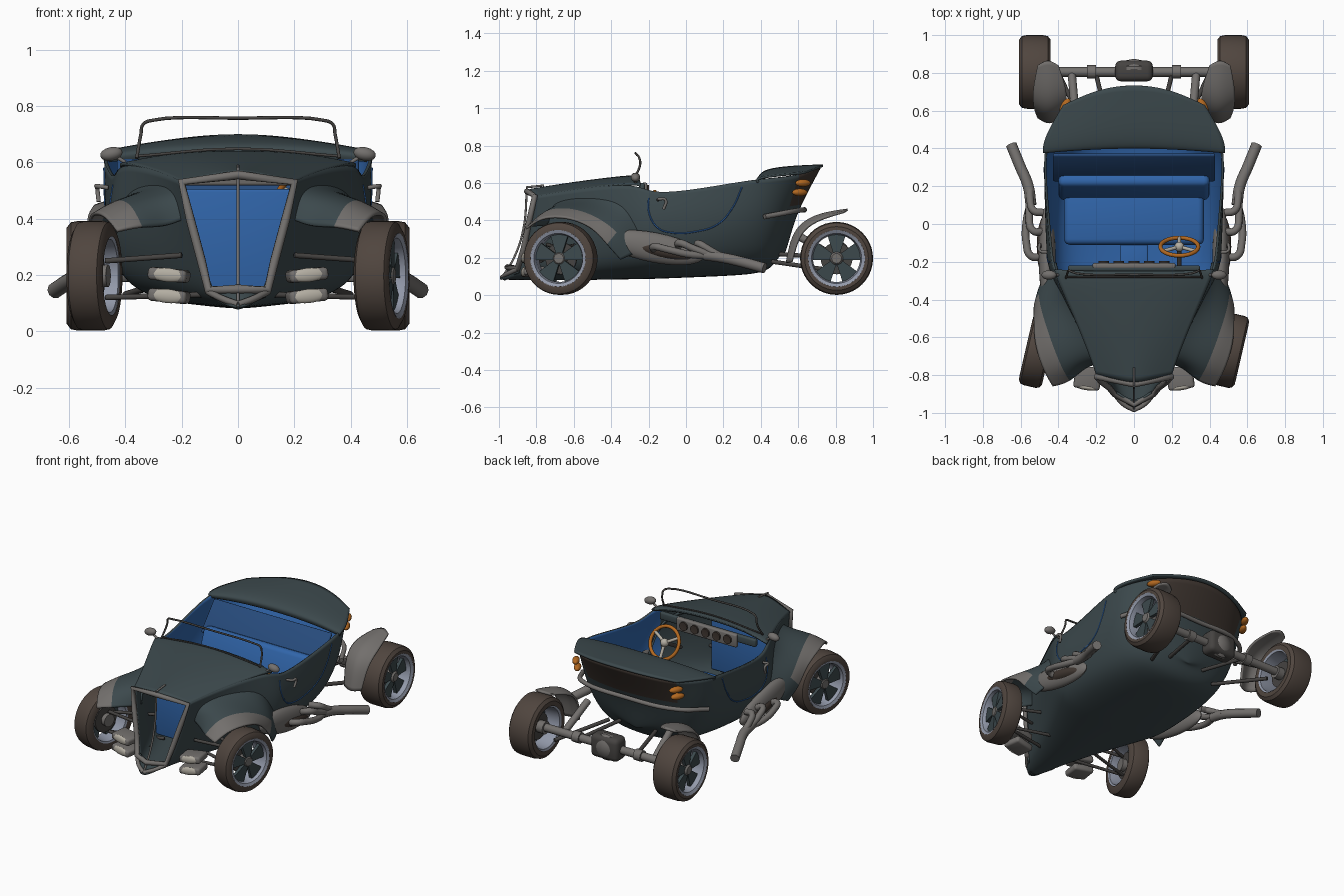
import bpy, bmesh
from math import pi, radians, cos, sin
from mathutils import Vector, Matrix

if "Cube" in bpy.data.objects:
    bpy.data.objects.remove(bpy.data.objects["Cube"])

def material(name, *rgb):
    m = bpy.data.materials.new(name)
    m.use_nodes = True
    m.diffuse_color = (*rgb, 1)
    m.node_tree.nodes["Principled BSDF"].inputs["Base Color"].default_value = (*rgb, 1)
    return m

PAINT, BROWN = material("slate paint", .045, .066, .073), material("dark brown", .05, .037, .03)
BLUE, NAVY = material("blue trim", .03, .13, .4), material("navy trim", .02, .07, .2)
GREY, IRON = material("warm grey metal", .17, .16, .152), material("dark iron", .06, .056, .053)
RUBBER, RIM = material("brown rubber", .08, .06, .049), material("pale rim", .29, .32, .4)
ORANGE, LENS = material("amber", .45, .14, .015), material("pale lens", .45, .42, .36)
SIDES = (("left", 1), ("right", -1))

def add(name, data, *mats):
    ob = bpy.data.objects.new(name, data)
    bpy.context.collection.objects.link(ob)
    for m in mats:
        data.materials.append(m)
    return ob

def to_mesh(name, bm):
    me = bpy.data.meshes.new(name)
    bm.to_mesh(me)
    bm.free()
    me.shade_smooth()
    return me

def finish(name, bm, mat, at=(0, 0, 0), rot=(0, 0, 0)):
    bmesh.ops.recalc_face_normals(bm, faces=bm.faces)
    ob = add(name, to_mesh(name, bm), mat)
    ob.data.set_sharp_from_angle(angle=radians(35))
    ob.location, ob.rotation_euler = at, rot

def loft(name, rows, mats, rule=lambda i, j: 0, offset=0):
    """Half-surface through rows of points, mirrored and smoothed into a shell."""
    bm = bmesh.new()
    grid = [[bm.verts.new(p) for p in points] for points in rows]
    for i in range(len(rows) - 1):
        for j in range(len(rows[0]) - 1):
            f = bm.faces.new((grid[i][j], grid[i + 1][j], grid[i + 1][j + 1], grid[i][j + 1]))
            f.material_index = rule(i, j)
    bm.normal_update()
    if sum(f.calc_area() * f.normal.dot((1, 0, .3)) for f in bm.faces) < 0:
        bmesh.ops.reverse_faces(bm, faces=bm.faces)
    ob = add(name, to_mesh(name, bm), *mats)
    ob.modifiers.new("mirror", "MIRROR").merge_threshold = .0005
    sub = ob.modifiers.new("smooth", "SUBSURF")
    sub.levels = sub.render_levels = 3
    sub.boundary_smooth = "PRESERVE_CORNERS"
    shell = ob.modifiers.new("shell", "SOLIDIFY")
    shell.thickness, shell.material_offset = .012, offset
    return ob

def tube(name, pts, r, mat, handle="AUTO", closed=False):
    cu = bpy.data.curves.new(name, "CURVE")
    cu.dimensions, cu.bevel_depth, cu.bevel_resolution, cu.use_fill_caps, cu.resolution_u = "3D", r, 3, True, 6
    sp = cu.splines.new("BEZIER")
    sp.bezier_points.add(len(pts) - 1)
    for bp, p in zip(sp.bezier_points, pts):
        bp.co, bp.handle_left_type, bp.handle_right_type = p, handle, handle
    sp.use_cyclic_u = closed
    add(name, cu, mat)

def flip(pts):
    return [(-x, y, z) for x, y, z in pts]

def pair(name, pts, r, mat):
    tube("left_" + name, pts, r, mat)
    tube("right_" + name, flip(pts), r, mat)

def ball(name, at, size, mat, rot=(0, 0, 0)):
    bm = bmesh.new()
    bmesh.ops.create_uvsphere(bm, u_segments=24, v_segments=14, radius=1, matrix=Matrix.Diagonal((*size, 1)))
    finish(name, bm, mat, at, rot)

def box(name, at, size, mat, rot=(0, 0, 0), bevel=.01):
    bm = bmesh.new()
    bmesh.ops.create_cube(bm, size=1, matrix=Matrix.Diagonal((*size, 1)))
    bmesh.ops.bevel(bm, geom=bm.edges[:], offset=bevel, segments=3, affect="EDGES", profile=.5)
    finish(name, bm, mat, at, rot)

def lathe(name, profile, mat, at, turn):
    """Spin (x, radius) points round the x axis."""
    bm = bmesh.new()
    vs = [bm.verts.new((x, 0, r)) for x, r in profile]
    es = [bm.edges.new(e) for e in zip(vs, vs[1:])]
    bmesh.ops.spin(bm, geom=vs + es, cent=(0, 0, 0), axis=(1, 0, 0), angle=2 * pi, steps=40)
    bmesh.ops.remove_doubles(bm, verts=bm.verts, dist=.0002)
    finish(name, bm, mat, at, (0, 0, turn))

def row(y, keel, *xz):
    return [(0, y, keel)] + [(x, y, z) for x, z in xz]
# Body tub: each row runs from keel to upper edge
nose = [(0, -1.04, .065), (.1, -.9, .12), (.13, -.86, .25), (.17, -.83, .4), (.2, -.8, .53)]
middle = [row(-.6, .07, (.2, .1), (.24, .25), (.26, .4), (.27, .565)),
          row(-.27, .075, (.34, .11), (.43, .25), (.455, .42), (.42, .605)),
          row(-.19, .075, (.36, .11), (.45, .25), (.47, .42), (.44, .54)),
          row(.05, .085, (.36, .12), (.45, .25), (.48, .42), (.46, .565)),
          row(.3, .095, (.33, .13), (.43, .27), (.48, .43), (.48, .61)),
          row(.45, .115, (.28, .15), (.38, .29), (.45, .45), (.47, .625))]
tail = [[(0, .5, .2), (.2, .5, .24), (.3, .53, .35), (.34, .56, .47), (.365, .62, .64)],
        [(0, .51, .2), (.1, .53, .24), (.13, .56, .35), (.16, .6, .47), (.19, .7, .67)],
        [(0, .52, .2), (0, .54, .24), (0, .57, .35), (0, .61, .47), (0, .73, .685)]]
body = loft("body_tub", [nose] + middle + tail, [PAINT, BROWN, PAINT, BLUE, BLUE, PAINT],
            lambda i, j: 2 if i < 2 else int(i > 6 and j == 3), offset=3)
loft("chin", [[(.1, -.9, .12), (.05, -.955, .1), (0, -.99, .075)],
              [(.105, -.89, .16), (.05, -.925, .16), (0, -.945, .16)]], [PAINT])
# Hood and rear deck
loft("hood", [[(.2, -.8, .53), (.1, -.82, .555), (0, -.845, .575)],
              [(.27, -.6, .567), (.15, -.6, .598), (0, -.6, .612)],
              [(.42, -.27, .607), (.25, -.28, .64), (0, -.28, .65)],
              [(.42, -.24, .59), (.25, -.25, .63), (0, -.25, .64)]], [PAINT])
loft("rear_deck", [[(.475, .38, .6), (.28, .4, .615), (0, .41, .62)],
                   [(.483, .365, .628), (.28, .38, .655), (0, .39, .663)],
                   [(.483, .45, .643), (.28, .48, .682), (0, .5, .695)],
                   [(.375, .63, .66), (.195, .715, .69), (0, .742, .705)]], [PAINT])
# Fenders: front rows run body, inner, crown, outer
loft("front_fenders", [[(.19, -.74, .4), (.26, -.76, .37), (.34, -.84, .38), (.43, -.86, .36)],
                       [(.19, -.72, .5), (.27, -.73, .48), (.385, -.77, .465), (.48, -.78, .425)],
                       [(.24, -.6, .53), (.31, -.6, .51), (.45, -.62, .475), (.53, -.63, .425)],
                       [(.31, -.45, .54), (.38, -.45, .49), (.5, -.48, .42), (.53, -.5, .37)],
                       [(.4, -.3, .52), (.44, -.3, .43), (.525, -.37, .34), (.535, -.42, .27)],
                       [(.42, -.2, .3), (.44, -.22, .26), (.49, -.28, .22), (.5, -.35, .19)]],
     [PAINT, GREY], lambda i, j: int(j == 2 and i < 4))
loft("rear_fenders", [[(.38, .56, .18), (.45, .52, .17), (.51, .56, .18)],
                      [(.36, .6, .34), (.45, .55, .36), (.53, .6, .34)],
                      [(.35, .7, .42), (.45, .68, .45), (.54, .7, .41)],
                      [(.4, .84, .45), (.455, .875, .47), (.51, .84, .45)]], [GREY])
# Grille surround, centre bar and chin trim
edge = [(.105, -.9, .145)] + [(x, y - .008, z) for x, y, z in nose[2:]]
ring = [(0, -.955, .15)] + edge + [(0, -.85, .555)] + flip(edge[::-1])
tube("grille_surround", ring, .016, GREY, "VECTOR", closed=True)
tube("grille_bar", [(0, -.85, .57), (0, -.87, .35), (0, -.92, .2), (0, -.99, .085)], .006, GREY)
pair("chin_trim", [(.105, -.9, .14), (.055, -.955, .115), (0, -.985, .095)], .012, GREY)
tube("hood_crest", [(0, -.855, .577), (0, -.76, .587)], .006, GREY)
# Cabin
box("bulkhead", (0, -.56, .32), (.41, .02, .37), BLUE)
box("parcel_shelf", (0, .3, .525), (.86, .02, .22), NAVY, (radians(-40), 0, 0))
box("seat_cushion", (0, .04, .25), (.74, .3, .14), BLUE, bevel=.03)
box("seat_back", (0, .2, .37), (.8, .08, .26), BLUE, (radians(-20), 0, 0), .03)
box("tunnel", (0, -.18, .19), (.15, .22, .14), BLUE)
box("dashboard", (0, -.235, .575), (.7, .03, .05), PAINT)
box("gauge_panel", (0, -.222, .56), (.44, .03, .085), GREY)
for i in range(-2, 3):
    lathe("gauge", [(-.01, .028), (.008, .028), (.008, .022), (.004, 0)], BROWN, (i * .08, -.205, .562), pi / 2)
# Steering wheel
hub, up = Vector((.24, -.12, .465)), Vector((0, -.47, .88))
on_rim = lambda a: hub + Vector((.1 * cos(a), 0, 0)) + up * .1 * sin(a)
tube("steering_rim", [on_rim(k * pi / 8) for k in range(16)], .011, ORANGE, closed=True)
for k in range(3):
    tube("steering_spoke", [hub, on_rim(pi / 6 + k * 2 * pi / 3)], .01, LENS)
ball("steering_hub", hub, (.026, .026, .026), LENS)
tube("steering_column", [hub, (.24, -.29, .37)], .012, IRON)
# Windshield frame
post = [(.36, -.285, .615), (.345, -.245, .7), (.337, -.25, .735), (.3, -.262, .75)]
tube("windshield_frame", post + [(0, -.268, .757)] + flip(post[::-1]), .006, IRON)
tube("windshield_base", [(.36, -.28, .622), (0, -.28, .648), (-.36, -.28, .622)], .005, IRON)
# Door seams laid on the body skin, handles
bpy.context.view_layer.update()
deps = bpy.context.evaluated_depsgraph_get()
seam = [(-.2, .52), (-.2, .45), (-.15, .36), (-.08, .335), (.05, .34), (.17, .38), (.25, .47), (.3, .58)]
pair("door_seam", [body.ray_cast(Vector((2, y, z)), Vector((-1, 0, 0)), depsgraph=deps)[1] for y, z in seam], .004, BLUE)
pair("door_handle", [(.46, -.15, .51), (.5, -.14, .515), (.5, -.11, .51), (.495, -.12, .46)], .008, GREY)
pair("mirror_stem", [(.4, -.27, .6), (.45, -.27, .63)], .007, GREY)
# Mirrors, lamps, bumper pods, exhaust scoops
tilt = radians(-11)
for side, s in SIDES:
    ball(side + "_mirror", (s * .45, -.27, .63), (.04, .025, .024), GREY, (0, s * .2, 0))
    for z in (.6, .55):
        ball(side + "_tail_lamp", (s * .365, .625 + (z - .6) / 3, z), (.022, .045, .02), ORANGE, (0, 0, s * .5))
    for z in (.2, .125):
        box(side + "_bumper_pod", (s * .245, -.815, z), (.14, .12, .045), GREY, (0, s * -.1, s * .15), .015)
        ball(side + "_bumper_lens", (s * .25, -.866, z), (.064, .014, .025), LENS, (0, s * -.1, s * .15))
    ball(side + "_scoop", (s * .46, -.17, .255), (.045, .27, .08), GREY, (tilt, 0, 0))
    ball(side + "_scoop_mouth", (s * .47, -.12, .235), (.045, .17, .04), BROWN, (tilt, 0, 0))
# Exhaust
pair("front_header", [(.48, -.17, .24), (.545, -.17, .26), (.57, -.1, .245), (.57, .01, .22), (.545, .12, .21)], .02, GREY)
pair("middle_header", [(.48, -.04, .26), (.535, -.035, .28), (.555, .04, .25), (.55, .15, .205)], .02, GREY)
pair("rear_header", [(.48, .06, .27), (.53, .07, .275), (.55, .13, .24), (.55, .2, .2)], .02, GREY)
pair("tailpipe", [(.545, .1, .215), (.56, .2, .2), (.605, .31, .175), (.65, .42, .145)], .029, GREY)
# Front suspension
for y in (-.74, -.58):
    pair("upper_arm", [(.2, y, .27), (.47, -.67, .25)], .01, IRON)
    pair("lower_arm", [(.13, y, .13), (.47, -.67, .12)], .01, IRON)
# Rear axle and bumper
tube("rear_axle", [(-.5, .805, .2), (.5, .805, .2)], .026, GREY)
box("differential", (0, .81, .205), (.2, .11, .15), IRON, bevel=.03)
lathe("differential_cover", [(-.01, 0), (-.01, .085), (.01, .085), (.04, .05), (.05, 0)], GREY, (0, .825, .205), pi / 2)
pair("axle_collar", [(.2, .805, .2), (.25, .805, .2)], .036, GREY)
pair("rear_shock", [(.33, .8, .2), (.31, .58, .33)], .022, GREY)
pair("trailing_arm", [(.4, .8, .13), (.24, .46, .18)], .012, IRON)
pair("radius_rod", [(.2, .79, .2), (.13, .5, .22)], .012, IRON)
bumper = [(.46, .42, .42), (.355, .58, .45)]
tube("rear_bumper", bumper + [(0, .63, .455)] + flip(bumper[::-1]), .014, GREY)
# Wheels: built facing +x, then turned to their side
def wheel(name, at, w, turn):
    lathe(name + "_tyre", [(-w, .14), (-w, .17), (-w * .82, .19), (-w * .5, .195), (w * .5, .195),
                           (w * .82, .19), (w, .17), (w, .15), (w * .85, .14)], RUBBER, at, turn)
    lathe(name + "_rim", [(w * .85, .154), (w * 1.01, .152), (w * .9, .134), (w * .5, .126),
                          (-w * .9, .13), (-w * .95, .146)], RIM, at, turn)
    lathe(name + "_brake", [(-.02, 0), (-.02, .085), (-.005, .085), (-.005, 0)], IRON, at, turn)
    lathe(name + "_hub", [(-w * .8, 0), (-w * .8, .04), (w * .6, .036), (w * .75, .026), (w * .75, 0)], GREY, at, turn)
    bm = bmesh.new()
    for k in range(5):
        made = bmesh.ops.create_cube(bm, size=1)["verts"]
        for v in made:
            top = v.co.z > 0
            v.co = (w * .5 + v.co.x * .022 - top * .006, v.co.y * (.1 if top else .034), .128 if top else .025)
        bmesh.ops.rotate(bm, verts=made, cent=(0, 0, 0), matrix=Matrix.Rotation(k * 2 * pi / 5, 3, "X"))
    finish(name + "_spokes", bm, PAINT, at, (0, 0, turn))
for side, s in SIDES:
    face = 0 if s > 0 else pi
    wheel(side + "_front_wheel", (s * .51, -.67, .197), .063, face + radians(-13))
    wheel(side + "_rear_wheel", (s * .525, .805, .197), .084, face)
